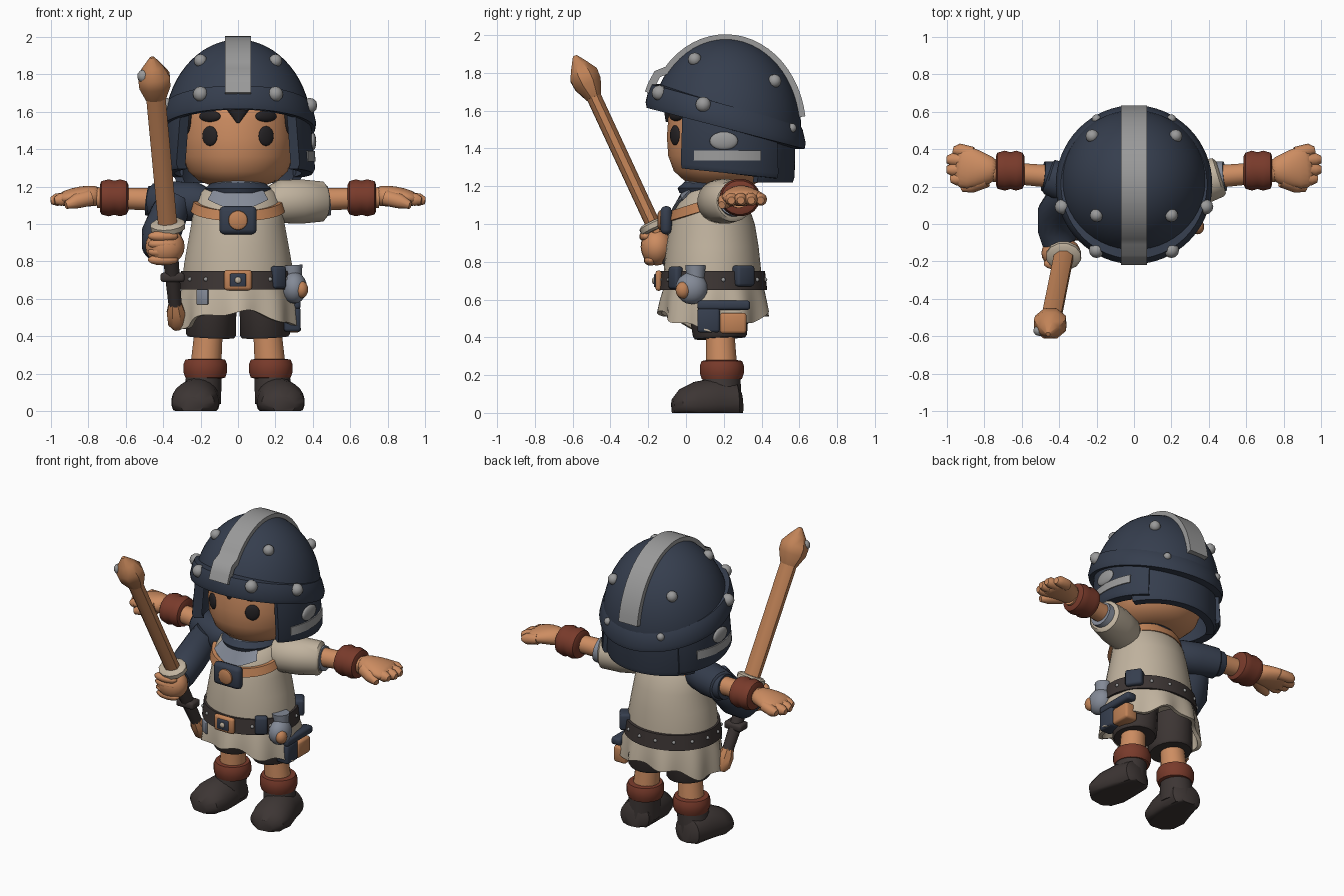
import bpy, bmesh
from math import sin, cos, pi, radians
from mathutils import Vector, Matrix, Euler

cube = bpy.data.objects.get("Cube")
if cube:
    bpy.data.objects.remove(cube)

X, Y, Z = Vector((1, 0, 0)), Vector((0, 1, 0)), Vector((0, 0, 1))


def paint(name, r, g, b):
    m = bpy.data.materials.new(name)
    m.use_nodes = True
    m.diffuse_color = (r, g, b, 1)
    bsdf = next(n for n in m.node_tree.nodes if n.type == 'BSDF_PRINCIPLED')
    bsdf.inputs["Base Color"].default_value = (r, g, b, 1)
    bsdf.inputs["Roughness"].default_value = 0.8
    return m


NAVY = paint("navy", .036, .048, .076)
SKIN = paint("skin", .61, .265, .12)
CREAM = paint("cream cloth", .53, .45, .345)
RUST = paint("rust leather", .19, .043, .024)
DARK = paint("dark leather", .046, .036, .034)
SILVER = paint("silver", .32, .32, .32)
WOOD = paint("wood", .53, .225, .095)
BLACK = paint("black", .018, .016, .018)
STEEL = paint("blue grey", .23, .255, .31)


def finish(bm, name, mat, sub=0, angle=40):
    bmesh.ops.recalc_face_normals(bm, faces=bm.faces[:])
    me = bpy.data.meshes.new(name)
    bm.to_mesh(me)
    bm.free()
    me.materials.append(mat)
    for p in me.polygons:
        p.use_smooth = True
    if sub:
        angle = 180
    me.set_sharp_from_angle(angle=radians(angle))
    ob = bpy.data.objects.new(name, me)
    bpy.context.scene.collection.objects.link(ob)
    if sub:
        ob.modifiers.new("Smooth", 'SUBSURF').levels = sub
        ob.modifiers["Smooth"].render_levels = sub
    return ob


def loft(name, rings, mat, closed=False, sub=0, floor=-1):
    """Skin a list of equal rings, capped unless the loft closes on itself."""
    bm = bmesh.new()
    rows = [[bm.verts.new((p.x, p.y, max(p.z, floor))) for p in r] for r in rings]
    n = len(rows[0])
    for a, b in zip(rows, rows[1:] + rows[:1] if closed else rows[1:]):
        for i in range(n):
            bm.faces.new((a[i], a[(i + 1) % n], b[(i + 1) % n], b[i]))
    if not closed:
        bm.faces.new(rows[0])
        bm.faces.new(rows[-1])
    return finish(bm, name, mat, sub)


def tube(name, pts, mat, n=20, ref=Y, bend=False, sub=0, floor=-1):
    """Points are (x, y, z, radius) or (x, y, z, radius, second radius)."""
    c = [Vector(p[:3]) for p in pts]
    rings = []
    for i, p in enumerate(pts):
        t = c[min(i + 1, len(c) - 1)] - c[max(i - 1, 0)] if bend else c[-1] - c[0]
        t.normalize()
        u = ref.cross(t).normalized()
        v = t.cross(u)
        angles = [2 * pi * (k + .5) / n for k in range(n)]
        rings.append([c[i] + u * p[3] * cos(a) + v * p[-1] * sin(a) for a in angles])
    return loft(name, rings, mat, sub=sub, floor=floor)


def wall(name, rows, mat, a0=0, a1=360, cy=.21, thick=.03, pleat=0, n=64):
    """Curved band; rows are (z or z(angle), rx, ry), angle 0 faces front."""
    closed = a1 - a0 == 360
    rings = []
    for i in range(n if closed else n + 1):
        a = radians(a0 + (a1 - a0) * i / n)
        w = pleat * cos(9 * a)

        def at(row, d, share):
            z = row[0](a) if callable(row[0]) else row[0]
            k = w * share - d
            return Vector(((row[1] + k) * sin(a), cy - (row[2] + k) * cos(a), z))
        last = len(rows) - 1
        outer = [at(r, 0, 1 - j / last) for j, r in enumerate(rows)]
        inner = [at(r, thick, 1 - j / last) for j, r in enumerate(rows)]
        rings.append(outer + inner[::-1])
    return loft(name, rings, mat, closed)


def blob(name, loc, size, mat, rz=0, seg=20):
    bm = bmesh.new()
    bmesh.ops.create_uvsphere(bm, u_segments=seg, v_segments=seg // 2, radius=1)
    bm.transform(Matrix.LocRotScale(Vector(loc), Euler((0, 0, rz)), Vector(size)))
    return finish(bm, name, mat, angle=180)


def box(name, loc, size, mat, bevel=.015, rz=0):
    bm = bmesh.new()
    bmesh.ops.create_cube(bm, size=1)
    bm.transform(Matrix.LocRotScale(Vector(loc), Euler((0, 0, rz)), Vector(size)))
    bmesh.ops.bevel(bm, geom=bm.edges[:], offset=bevel, segments=2, affect='EDGES', profile=.5)
    return finish(bm, name, mat, angle=50)


# Head and face
tube("head", [(0, .2, z, r) for z, r in ((1.2, .13), (1.23, .21), (1.28, .265), (1.36, .295),
     (1.46, .302), (1.56, .295), (1.65, .28), (1.72, .2))], SKIN, n=40)
tube("neck", [(0, .15, 1.12, .1), (0, .17, 1.28, .1)], SKIN)
tube("hair_lock", [(0, -.07, 1.69, .09, .04), (0, -.09, 1.61, .06, .03),
     (0, -.1, 1.54, .008)], BLACK, n=12)
for s, side in ((1, "left"), (-1, "right")):
    blob(side + "_eye", (s * .15, -.058, 1.47), (.046, .016, .053), BLACK, s * pi / 6)
    blob(side + "_brow", (s * .15, -.052, 1.575), (.066, .02, .03), BLACK, s * pi / 6)
    blob(side + "_sideburn", (s * .27, .08, 1.56), (.03, .05, .08), BLACK)

# Helmet dome, cut along its sloping rim
def rim(y):
    return 1.625 - .265 * (y + .2)


bm = bmesh.new()
bmesh.ops.create_uvsphere(bm, u_segments=48, v_segments=32, radius=1)
bm.transform(Matrix.LocRotScale(Vector((0, .21, 1.5)), None, Vector((.395, .4, .485))))
bmesh.ops.bisect_plane(bm, geom=bm.verts[:] + bm.edges[:] + bm.faces[:], clear_inner=True,
                       plane_co=(0, .21, rim(.21)), plane_no=(0, .265, 1))
dome = finish(bm, "helmet_dome", NAVY)
dome.modifiers.new("Shell", 'SOLIDIFY').thickness = .04


def rim_z(h):
    return lambda a: rim(.21 - .41 * cos(a)) + h


wall("helmet_band", [(rim_z(-.01), .412, .418), (rim_z(.02), .418, .424), (rim_z(.09), .402, .408),
     (rim_z(.115), .39, .396)], NAVY, thick=.05)
crest = []
for i in range(25):
    t = radians(22 + 150 * i / 24)
    lift = .035 if i < 3 else 0
    crest.append((0, .21 - (.405 + lift) * cos(t), 1.5 + (.483 + lift) * sin(t), .03, .1))
tube("helmet_crest", crest, SILVER, n=4, ref=X, bend=True)


def stud(az, el, r):
    a, e = radians(az), radians(el)
    x, y = .4 * sin(a) * cos(e), .21 - .405 * cos(a) * cos(e)
    z = 1.5 + .485 * sin(e) if el else rim(y) + .085
    blob("helmet_stud", (x, y, z), (r, r, r), SILVER, seg=12)


for s in (1, -1):
    for az in (30, 73):
        stud(s * az, 0, .041)
    stud(s * 150, 0, .025)
    for az, el in ((51, 50), (139, 32)):
        stud(s * az, el, .036)

# Ear flaps and neck guard
wall("neck_guard", [(1.22, .37, .355), (1.25, .385, .365), (1.5, .37, .37)], NAVY, 118, 242, thick=.05)
for s, a0, a1, side in ((1, 53, 135, "left"), (-1, 225, 307, "right")):
    wall(side + "_ear_flap", [(lambda a: 1.27 + .04 * cos(a), .398, .385),
         (lambda a: 1.295 + .04 * cos(a), .412, .395), (1.6, .385, .38)], NAVY, a0, a1, thick=.06, n=20)
    trim = (12, 17) if s > 0 else (17, 12)
    wall(side + "_flap_bar", [(1.335, .414, .4), (1.39, .411, .397)], SILVER, a0 + trim[0], a1 - trim[1],
         thick=.02, n=16)
    blob(side + "_flap_plate", (s * .4, .2, 1.44), (.018, .075, .048), SILVER)

# Tunic, skirt, collar and strap
tube("tunic", [(0, .14, z, a, b) for z, a, b in ((.68, .295, .262), (.78, .29, .256), (.88, .272, .245),
     (1, .25, .225), (1.1, .238, .19), (1.17, .205, .145), (1.22, .13, .1))], CREAM, n=40)
wall("skirt", [(lambda a: .485 + .045 * cos(2 * a) + .014 * sin(7 * a), .325, .288),
     (.6, .315, .28), (.7, .285, .257)], CREAM, cy=.15, thick=.025, pleat=.016, n=90)
wall("collar_bib", [(lambda a: 1.06 + .1 * abs(a), .252, .218), (1.18, .21, .158)], STEEL,
     -40, 40, cy=.14, thick=.02, n=16)
tube("collar", [(0, .12, 1.13, .13, .15), (0, .13, 1.2, .15, .14), (0, .14, 1.22, .13, .12)], STEEL)
wall("neck_scarf", [(1.165, .165, .165), (1.19, .178, .175), (1.225, .135, .135)], NAVY, cy=.13)
wall("chest_strap", [(lambda a: 1.075 - .06 * cos(a), .254, .205),
     (lambda a: 1.13 - .06 * cos(a), .242, .19)], WOOD, cy=.11)
box("medallion", (0, -.105, 1.02), (.2, .06, .15), NAVY, .025)
tube("medallion_disc", [(0, -.12, 1.02, .055), (0, -.143, 1.02, .05), (0, -.15, 1.02, .035)], WOOD, ref=Z)

# Belt and hip gear
wall("belt", [(.65, .314, .287), (.75, .304, .275)], DARK, cy=.143)
for i in range(16):
    a = 2 * pi * (i + .5) / 16
    blob("belt_stud", (.309 * sin(a), .143 - .281 * cos(a), .705), (.012, .012, .012), SILVER, seg=8)
box("buckle", (0, -.145, .7), (.15, .035, .11), WOOD, .017)
box("buckle_inset", (0, -.16, .7), (.085, .02, .07), NAVY, .006)
blob("buckle_stone", (0, -.17, .7), (.018, .01, .018), CREAM, seg=12)
box("belt_loop", (.215, -.055, .715), (.08, .05, .12), NAVY, rz=.6)
blob("hip_flask", (.3, .03, .66), (.068, .085, .085), STEEL)
tube("flask_neck", [(.295, .05, .7, .045), (.29, .05, .78, .055)], STEEL)
blob("flask_cap", (.34, -.015, .65), (.035, .04, .045), WOOD)
box("skirt_patch", (-.19, -.09, .61), (.07, .012, .08), STEEL, .004, rz=-.55)
box("hip_strap", (.3, .2, .57), (.07, .28, .05), NAVY)
box("navy_pouch", (.29, .12, .49), (.09, .12, .13), NAVY)
box("wood_pouch", (.285, .25, .475), (.09, .14, .11), WOOD)
box("belt_case", (.245, .3, .725), (.08, .11, .11), NAVY, rz=.6)

# Legs, boots, arms and hands
for s, side in ((1, "left"), (-1, "right")):
    tube(side + "_shorts", [(s * .145, .18, .395, .125, .135), (s * .145, .18, .41, .135, .145),
         (s * .135, .17, .62, .13, .17)], DARK)
    tube(side + "_leg", [(s * .155, .18, .45, .075), (s * .175, .19, .2, .085)], SKIN)
    tube(side + "_boot_cuff", [(s * .175, .19, z, r) for z, r in
         ((.175, .09), (.18, .108), (.21, .118), (.25, .118), (.275, .108), (.28, .08))], RUST)
    tube(side + "_boot_ankle", [(s * .195, .18, .05, .105, .115), (s * .18, .19, .2, .095, .1)], DARK)
    tube(side + "_boot_foot", [(s * x, y, z, a, b) for x, y, z, a, b in (
         (.195, .295, .05, .06, .06), (.2, .27, .06, .1, .1), (.21, .16, .06, .115, .125),
         (.23, .05, .05, .128, .115), (.24, -.03, .045, .115, .08), (.245, -.07, .03, .06, .045))],
         DARK, n=24, ref=Z, floor=0)
    tube(side + "_forearm", [(s * .4, .25, 1.13, .062), (s * .75, .28, 1.14, .055)], SKIN)
    tube(side + "_wrist_cuff", [(s * x, .285, 1.14, r, r * 1.08) for x, r in
         ((.585, .07), (.595, .09), (.63, .1), (.66, .092), (.69, .1), (.73, .09), (.738, .07))], RUST)
    tube(side + "_palm", [(s * x, y, z, a, b) for x, y, z, a, b in ((.72, .285, 1.15, .055, .06),
         (.8, .29, 1.15, .058, .085), (.88, .3, 1.145, .05, .12), (.965, .31, 1.13, .036, .11))], SKIN, sub=1)
    for x, y in ((.965, .395), (1, .345), (1, .29), (.98, .24)):
        tube(side + "_finger", [(s * .86, y * .8 + .06, 1.14, .036), (s * (x - .03), y, 1.13, .035),
             (s * x, y, 1.125, .02)], SKIN, n=10)
    tube(side + "_thumb", [(s * .79, .24, 1.14, .045), (s * .87, .205, 1.12, .04),
         (s * .92, .19, 1.1, .02)], SKIN, n=10)
    cloth = CREAM if s > 0 else NAVY
    slim = 1 if s > 0 else .9
    tube(side + "_sleeve", [(s * x, y, z, r * slim) for x, y, z, r in ((.14, .15, 1.12, .07),
         (.22, .17, 1.12, .115), (.33, .21, 1.12, .12), (.45, .25, 1.12, .108),
         (.465, .25, 1.12, .09))], cloth)
    tube(side + "_sleeve_lining", [(s * .44, .25, 1.12, .085), (s * .485, .255, 1.125, .08)],
         STEEL if s > 0 else NAVY)

# Bent sword arm and fist
tube("sword_arm_sleeve", [(-.33, .16, 1.13, .09), (-.37, .13, 1.05, .1), (-.41, .06, .95, .105),
     (-.415, -.03, .89, .1), (-.4, -.1, .88, .09)], NAVY, ref=X, bend=True)
blob("sword_fist", (-.39, -.155, .88), (.105, .085, .1), SKIN)
for i in range(4):
    blob("fist_finger", (-.4, -.212 + .008 * i, .935 - .042 * i), (.085, .036, .03), SKIN, seg=14)


# Wooden sword along one slanted axis
def axis(z, a, b):
    t = (z - .45) / 1.4
    return (-.325 - .13 * t, .08 - .65 * t, z, a, b)


def along(name, pts, mat, n):
    tube(name, [axis(*p) for p in pts], mat, n=n)


along("sword_blade", [(.95, .055, .042), (1.7, .056, .042)], WOOD, 8)
along("sword_tip", [(1.67, .058, .045), (1.74, .09, .08), (1.79, .092, .084), (1.84, .055, .05),
      (1.89, .012, .012)], WOOD, 8)
blob("tip_chip", (-.505, -.57, 1.79), (.035, .03, .035), SILVER, seg=10)
along("sword_guard", [(.965, .08, .065), (.975, .095, .08), (1, .095, .08), (1.01, .08, .065)], CREAM, 12)
along("sword_grip", [(.56, .036, .036), (.7, .04, .04), (.95, .045, .045)], DARK, 12)
box("grip_wrap", axis(.715, 0, 0)[:3], (.13, .09, .05), DARK)
along("sword_pommel", [(.44, .025, .025), (.47, .05, .045), (.53, .052, .048), (.58, .035, .035)], WOOD, 8)
